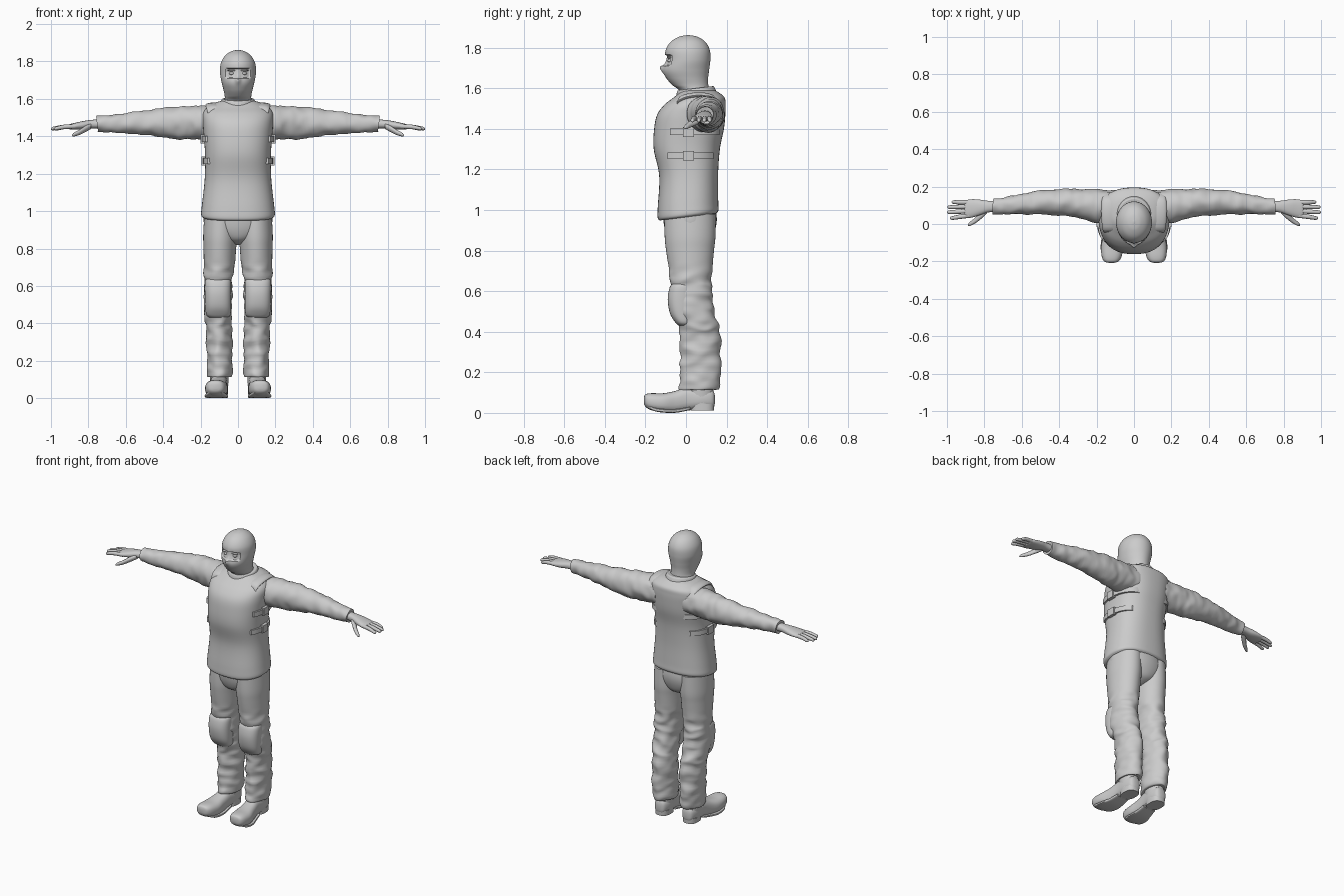
import bpy, bmesh, math
from mathutils import Vector, noise

grey = bpy.data.materials.new("plain grey")
grey.diffuse_color = (0.6, 0.6, 0.6, 1)


def spline(rows, t):
    """Catmull-Rom value of a table of rows at parameter t."""
    i = min(int(t), len(rows) - 2)
    u = t - i
    p = [rows[max(0, min(len(rows) - 1, i + k))] for k in (-1, 0, 1, 2)]
    return [0.5 * (2 * b + (c - a) * u + (2 * a - 5 * b + 4 * c - d) * u * u
                   + (3 * b - a - 3 * c + d) * u ** 3) for a, b, c, d in zip(*p)]


def finish(name, bm, mirror=False, angle=50):
    bmesh.ops.recalc_face_normals(bm, faces=bm.faces)
    me = bpy.data.meshes.new(name)
    bm.to_mesh(me)
    bm.free()
    me.materials.append(grey)
    ob = bpy.data.objects.new(name, me)
    bpy.context.collection.objects.link(ob)
    bpy.ops.object.select_all(action='DESELECT')
    ob.select_set(True)
    bpy.context.view_layer.objects.active = ob
    bpy.ops.object.shade_smooth_by_angle(angle=math.radians(angle))
    if mirror:
        ob.modifiers.new("mirror", 'MIRROR').use_clip = False
    return ob


def loft(name, axis, rows, segs=32, steps=5, power=2.0, mirror=False, shape=None):
    """Skin over rings (position, centre b, centre c, radius b, radius c)."""
    b, c = {'x': (1, 2), 'y': (0, 2), 'z': (0, 1)}[axis]
    a = 'xyz'.index(axis)
    bm, rings = bmesh.new(), []
    for k in range((len(rows) - 1) * steps + 1):
        p, cb, cc, rb, rc = spline(rows, k / steps)
        ring = []
        for j in range(segs):
            th = 2 * math.pi * j / segs
            co = [0, 0, 0]
            co[a] = p
            co[b] = cb + rb * math.copysign(abs(math.cos(th)) ** (2 / power), math.cos(th))
            co[c] = cc + rc * math.copysign(abs(math.sin(th)) ** (2 / power), math.sin(th))
            v = Vector(co)
            ring.append(bm.verts.new(shape(v) if shape else v))
        rings.append(ring)
    for r, s in zip(rings, rings[1:]):
        for j in range(segs):
            bm.faces.new((r[j], r[(j + 1) % segs], s[(j + 1) % segs], s[j]))
    bm.faces.new(rings[0])
    bm.faces.new(rings[-1])
    return finish(name, bm, mirror)


def folds(amount, scale):
    """Cloth wrinkles as a small noise shift."""
    return lambda v: v + noise.noise_vector(Vector((v.x * scale.x, v.y * scale.y, v.z * scale.z))) * amount


# vest, with the hem rising towards the back
TORSO = [(0.965, 0, 0.01, 0.185, 0.14), (0.98, 0, 0.01, 0.197, 0.15), (1.03, 0, 0.01, 0.193, 0.149),
         (1.17, 0, 0.013, 0.178, 0.145), (1.3, 0, 0.004, 0.176, 0.163), (1.4, 0, 0.015, 0.183, 0.172),
         (1.47, 0, 0.026, 0.188, 0.168), (1.52, 0, 0.045, 0.188, 0.15), (1.555, 0, 0.065, 0.165, 0.125),
         (1.58, 0, 0.065, 0.12, 0.095), (1.59, 0, 0.06, 0.085, 0.08)]


def hem(v):
    v.z += 0.13 * v.y * max(0, 1 - (v.z - 0.96) / 0.25)
    return v


loft("vest", 'z', TORSO, 64, 6, 2.4, shape=hem)

# jacket collar
loft("collar", 'z', [(1.54, 0, 0.055, 0.115, 0.105), (1.575, 0, 0.05, 0.096, 0.098),
                     (1.598, 0, 0.048, 0.086, 0.09), (1.6, 0, 0.046, 0.076, 0.08)], 40, 4,
     shape=lambda v: v + Vector((0, 0, 0.12 * (v.y - 0.05))))


# side straps and buckles wrapped around the vest
def band(name, z, y0, y1, half, lift):
    bm, rings = bmesh.new(), []
    row = next(spline(TORSO, k / 50) for k in range(501) if spline(TORSO, k / 50)[0] >= z)
    for k in range(13):
        y = y0 + (y1 - y0) * k / 12
        f = min(0.99, abs((y - row[2]) / row[4]))
        x = row[3] * (1 - f ** 2.4) ** (1 / 2.4)
        rings.append([bm.verts.new((x + d, y, z + h)) for d, h in
                      ((-0.02, -half), (lift, -half), (lift, half), (-0.02, half))])
    for r, s in zip(rings, rings[1:]):
        for j in range(4):
            bm.faces.new((r[j], r[(j + 1) % 4], s[(j + 1) % 4], s[j]))
    bm.faces.new(rings[0])
    bm.faces.new(rings[-1])
    finish(name, bm, True, 40)


for tag, z, y0, y1 in (("upper", 1.385, -0.08, 0.165), ("lower", 1.268, -0.09, 0.135)):
    band(tag + "_strap", z, y0, y1, 0.016, 0.011)
    band(tag + "_buckle", z, -0.015, 0.04, 0.024, 0.019)


# shoulder straps of the vest
loft("shoulder_pad", 'y', [(-0.05, 0.125, 1.5, 0.03, 0.01), (-0.03, 0.128, 1.545, 0.04, 0.015),
                           (0.05, 0.13, 1.566, 0.045, 0.014), (0.13, 0.13, 1.555, 0.042, 0.014),
                           (0.17, 0.13, 1.51, 0.03, 0.01)], 20, 4, mirror=True)

# sleeves
loft("sleeve", 'x', [(0.1, 0.095, 1.475, 0.085, 0.085), (0.19, 0.095, 1.475, 0.09, 0.09),
                     (0.27, 0.106, 1.473, 0.08, 0.088), (0.35, 0.115, 1.472, 0.074, 0.084),
                     (0.5, 0.115, 1.472, 0.063, 0.064), (0.63, 0.104, 1.47, 0.052, 0.052),
                     (0.74, 0.095, 1.467, 0.043, 0.043), (0.752, 0.094, 1.466, 0.041, 0.041),
                     (0.752, 0.094, 1.466, 0.03, 0.03)], 36, 8, mirror=True,
     shape=folds(0.008, Vector((22, 14, 14))))

# hands, fingers and thumbs
loft("hand", 'x', [(0.72, 0.094, 1.466, 0.03, 0.025), (0.78, 0.093, 1.465, 0.031, 0.023),
                   (0.83, 0.088, 1.459, 0.043, 0.022), (0.87, 0.083, 1.454, 0.049, 0.018),
                   (0.9, 0.08, 1.451, 0.046, 0.014), (0.907, 0.08, 1.45, 0.035, 0.008)],
     24, 4, 2.3, True)
for n, (y0, y1, tip) in enumerate(((0.046, 0.032, 0.985), (0.07, 0.063, 1.0),
                                   (0.093, 0.09, 0.998), (0.115, 0.117, 0.975))):
    loft(f"finger_{n + 1}", 'x', [(0.87, y0, 1.453, 0.012, 0.012), (0.93, (y0 + y1) / 2, 1.45, 0.012, 0.012),
                                  (tip - 0.015, y1, 1.442, 0.01, 0.01), (tip - 0.004, y1, 1.44, 0.007, 0.007),
                                  (tip, y1, 1.439, 0.002, 0.002)], 12, 3, mirror=True)
loft("thumb", 'x', [(0.785, 0.075, 1.455, 0.018, 0.016), (0.82, 0.045, 1.437, 0.02, 0.017),
                    (0.85, 0.018, 1.42, 0.015, 0.014), (0.878, 0.0, 1.409, 0.011, 0.01),
                    (0.888, -0.007, 1.404, 0.003, 0.003)], 14, 4, mirror=True)


# hooded head with a recessed eye opening and a nose ridge under the mask
def face(v):
    if v.y < 0:
        ex = max(0, 1 - (abs(v.x) / 0.066) ** 6) * max(0, 1 - (abs(v.z - 1.738) / 0.027) ** 6)
        v.y += 0.012 * min(1, ex * 2.5)
        v.y -= 0.014 * math.exp(-(v.x / 0.014) ** 2 - ((v.z - 1.703) / 0.022) ** 2)
        v.y -= 0.006 * math.exp(-(v.x / 0.01) ** 2 - ((v.z - 1.74) / 0.03) ** 2)
    return v


loft("head", 'z', [(1.55, 0, 0.05, 0.085, 0.08), (1.59, 0, 0.04, 0.073, 0.075),
                   (1.615, 0, 0.022, 0.071, 0.088), (1.65, 0, 0.006, 0.078, 0.103),
                   (1.69, 0, 0.0, 0.088, 0.114), (1.74, 0, 0.009, 0.096, 0.111),
                   (1.79, 0, 0.009, 0.092, 0.108), (1.83, 0, 0.01, 0.07, 0.084),
                   (1.854, 0, 0.011, 0.037, 0.045), (1.862, 0, 0.011, 0.004, 0.005)],
     96, 10, shape=face)


def ball(name, loc, size):
    bm = bmesh.new()
    bmesh.ops.create_uvsphere(bm, u_segments=20, v_segments=12, radius=1)
    for v in bm.verts:
        v.co = Vector((v.co.x * size[0] + loc[0], v.co.y * size[1] + loc[1], v.co.z * size[2] + loc[2]))
    finish(name, bm, True)


ball("eyeball", (0.033, -0.077, 1.736), (0.014, 0.014, 0.009))
ball("brow", (0.034, -0.081, 1.752), (0.022, 0.013, 0.005))

# trousers: hips and legs
loft("hips", 'z', [(0.82, 0, 0.02, 0.02, 0.04), (0.845, 0, 0.02, 0.09, 0.095), (0.89, 0, 0.02, 0.165, 0.12),
                   (0.95, 0, 0.02, 0.184, 0.132), (1.02, 0, 0.015, 0.175, 0.13)], 40, 4)
loft("trouser_leg", 'z', [(0.118, 0.1, 0.066, 0.05, 0.08), (0.122, 0.1, 0.066, 0.066, 0.096),
                          (0.2, 0.1, 0.07, 0.066, 0.1), (0.3, 0.099, 0.072, 0.067, 0.101),
                          (0.4, 0.104, 0.067, 0.069, 0.1), (0.47, 0.107, 0.05, 0.073, 0.096),
                          (0.55, 0.108, 0.03, 0.077, 0.1), (0.62, 0.107, 0.027, 0.079, 0.1),
                          (0.7, 0.1, 0.023, 0.083, 0.106), (0.8, 0.097, 0.02, 0.087, 0.118),
                          (0.87, 0.095, 0.02, 0.091, 0.125), (0.98, 0.092, 0.02, 0.088, 0.125)],
     40, 7, mirror=True,
     shape=lambda v: v + noise.noise_vector(Vector((v.x * 12, v.y * 12, v.z * 24)))
     * (0.012 if v.z < 0.66 else 0.012 * max(0, 1 - (v.z - 0.66) / 0.08)))

# knee pads
loft("knee_pad", 'z', [(0.43, 0.105, -0.0, 0.045, 0.035), (0.445, 0.105, -0.01, 0.064, 0.042),
                       (0.49, 0.106, -0.022, 0.069, 0.057), (0.56, 0.107, -0.024, 0.071, 0.066),
                       (0.62, 0.107, -0.02, 0.07, 0.06), (0.64, 0.107, -0.012, 0.06, 0.05)],
     32, 4, 2.5, True)

# boots: shaft, foot with a raised toe, heel block
loft("boot_shaft", 'z', [(0.03, 0.1, 0.075, 0.045, 0.062), (0.08, 0.1, 0.07, 0.048, 0.066),
                         (0.16, 0.1, 0.065, 0.052, 0.072)], 28, 4, mirror=True)
loft("boot_foot", 'y', [(-0.208, 0.121, 0.062, 0.012, 0.012), (-0.2, 0.121, 0.061, 0.038, 0.03),
                        (-0.17, 0.119, 0.055, 0.054, 0.042), (-0.11, 0.115, 0.05, 0.06, 0.047),
                        (-0.05, 0.109, 0.055, 0.05, 0.054), (0.01, 0.103, 0.07, 0.045, 0.058),
                        (0.08, 0.1, 0.07, 0.048, 0.052), (0.13, 0.1, 0.068, 0.036, 0.045),
                        (0.142, 0.1, 0.066, 0.015, 0.02)], 28, 4, 2.5, True)
loft("boot_sole", 'y', [(-0.19, 0.12, 0.034, 0.035, 0.008), (-0.15, 0.118, 0.016, 0.058, 0.009),
                        (-0.09, 0.114, 0.009, 0.062, 0.009), (-0.04, 0.108, 0.011, 0.053, 0.009),
                        (0.02, 0.103, 0.022, 0.045, 0.008)], 20, 4, 4, True)
loft("boot_heel", 'z', [(0.012, 0.1, 0.08, 0.045, 0.058), (0.045, 0.1, 0.08, 0.046, 0.06)],
     28, 2, 2.6, True)
